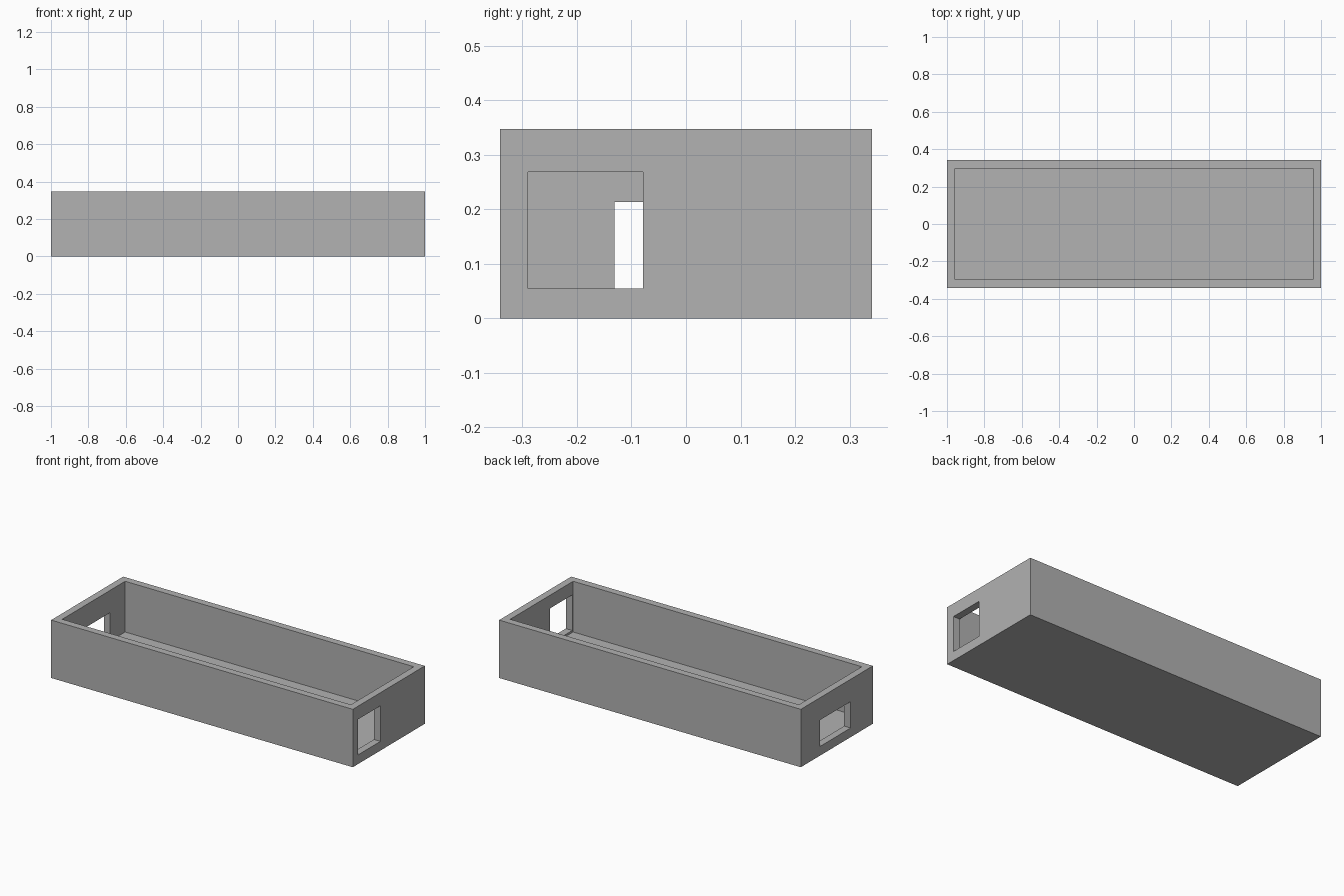
import bpy

default = bpy.data.objects.get("Cube")
if default:
    bpy.data.objects.remove(default, do_unlink=True)

WALL = 0.043
HALF_X, HALF_Y, HEIGHT = 1.0, 0.341, 0.347

grey = bpy.data.materials.new("plain grey")
grey.use_nodes = True
colour = (0.445, 0.445, 0.445, 1)
grey.diffuse_color = colour
grey.node_tree.nodes["Principled BSDF"].inputs["Base Color"].default_value = colour


def block(name, low, high):
    """Box between two opposite corners."""
    bpy.ops.mesh.primitive_cube_add(size=1)
    obj = bpy.context.object
    obj.name = name
    for v in obj.data.vertices:
        v.co = [b if c > 0 else a for c, a, b in zip(v.co, low, high)]
    obj.data.materials.append(grey)
    return obj


def cut(target, cutter):
    """Subtract the cutter for good, then drop it."""
    cutter.hide_render = True
    mod = target.modifiers.new(cutter.name, 'BOOLEAN')
    mod.operation = 'DIFFERENCE'
    mod.solver = 'EXACT'
    mod.object = cutter
    bpy.context.view_layer.objects.active = target
    bpy.ops.object.modifier_apply(modifier=mod.name)
    bpy.data.objects.remove(cutter, do_unlink=True)


# Open tray
tray = block("tray", (-HALF_X, -HALF_Y, 0), (HALF_X, HALF_Y, HEIGHT))
cut(tray, block("cavity", (WALL - HALF_X, WALL - HALF_Y, WALL),
                (HALF_X - WALL, HALF_Y - WALL, HEIGHT + 0.1)))

# Square opening in one end wall, wide low opening in the other
cut(tray, block("square_opening", (0.9, -0.29, 0.055), (1.1, -0.079, 0.268)))
cut(tray, block("wide_opening", (-1.1, -0.131, 0.055), (-0.9, 0.157, 0.213)))
